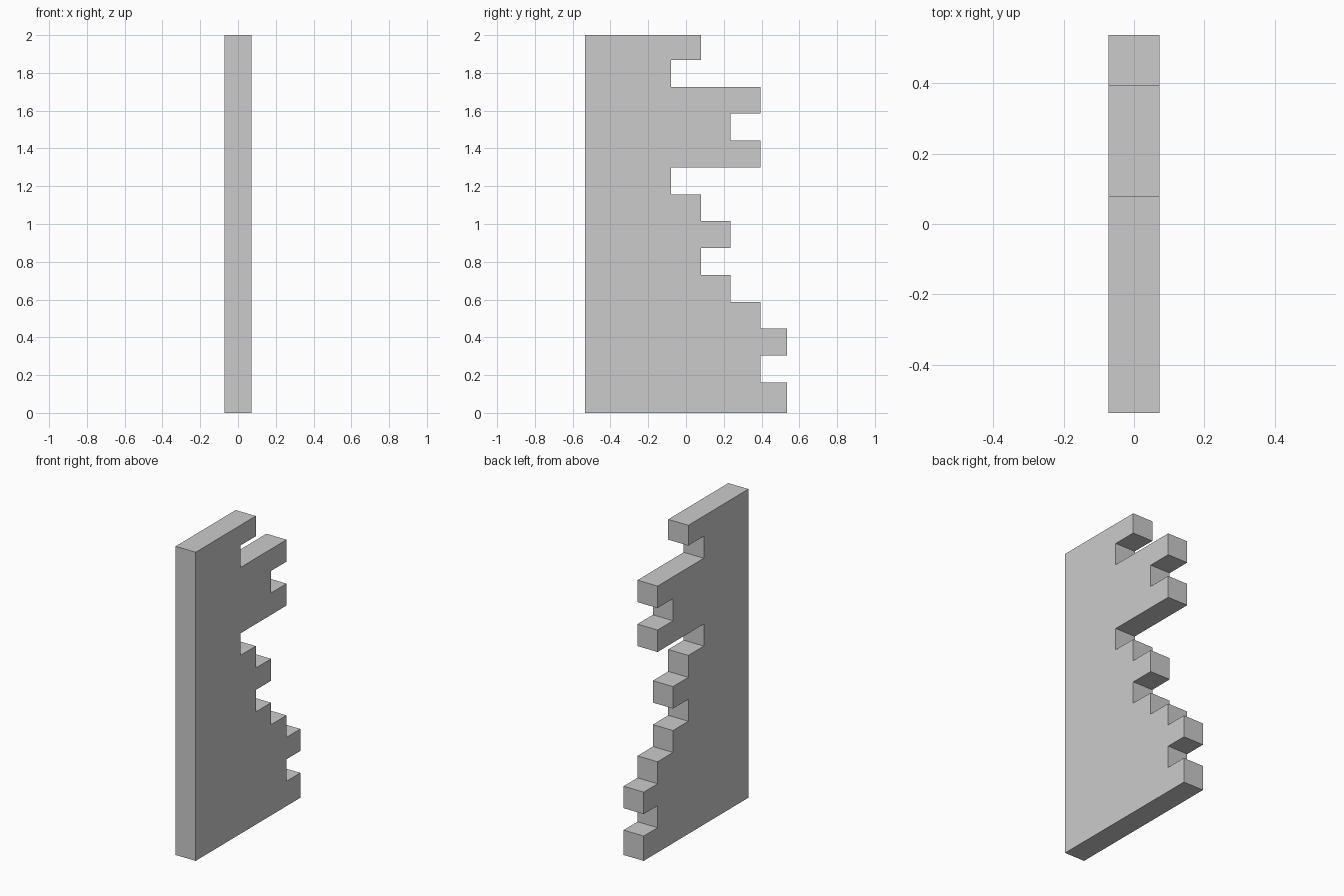
import bpy
import bmesh

if "Cube" in bpy.data.objects:
    bpy.data.objects.remove(bpy.data.objects["Cube"])

HALF_THICK = 0.072
BACK = -0.536                      # straight edge of the plate
FIRST_ROW, ROW = 0.161, 0.1423     # height of the lowest row and of the others

# Reach of the stepped edge, one value per row from bottom to top
A, B, C, D, E = -0.079, 0.079, 0.236, 0.394, 0.536
REACH = [E, D, E, D, C, B, C, B, A, D, C, D, A, B]

# Stepped outline in the YZ plane
levels = [0.0] + [FIRST_ROW + ROW * i for i in range(len(REACH) - 1)] + [2.0]
outline = [(BACK, 0.0)]
for i, y in enumerate(REACH):
    outline += [(y, levels[i]), (y, levels[i + 1])]
outline.append((BACK, 2.0))

# Extrude the outline across X into a flat plate
bm = bmesh.new()
face = bm.faces.new([bm.verts.new((-HALF_THICK, y, z)) for y, z in outline])
ext = bmesh.ops.extrude_face_region(bm, geom=[face])
new_verts = [g for g in ext["geom"] if isinstance(g, bmesh.types.BMVert)]
bmesh.ops.translate(bm, verts=new_verts, vec=(2 * HALF_THICK, 0, 0))
bmesh.ops.recalc_face_normals(bm, faces=bm.faces)

mesh = bpy.data.meshes.new("stepped_plate")
bm.to_mesh(mesh)
bm.free()
plate = bpy.data.objects.new("stepped_plate", mesh)
bpy.context.collection.objects.link(plate)
